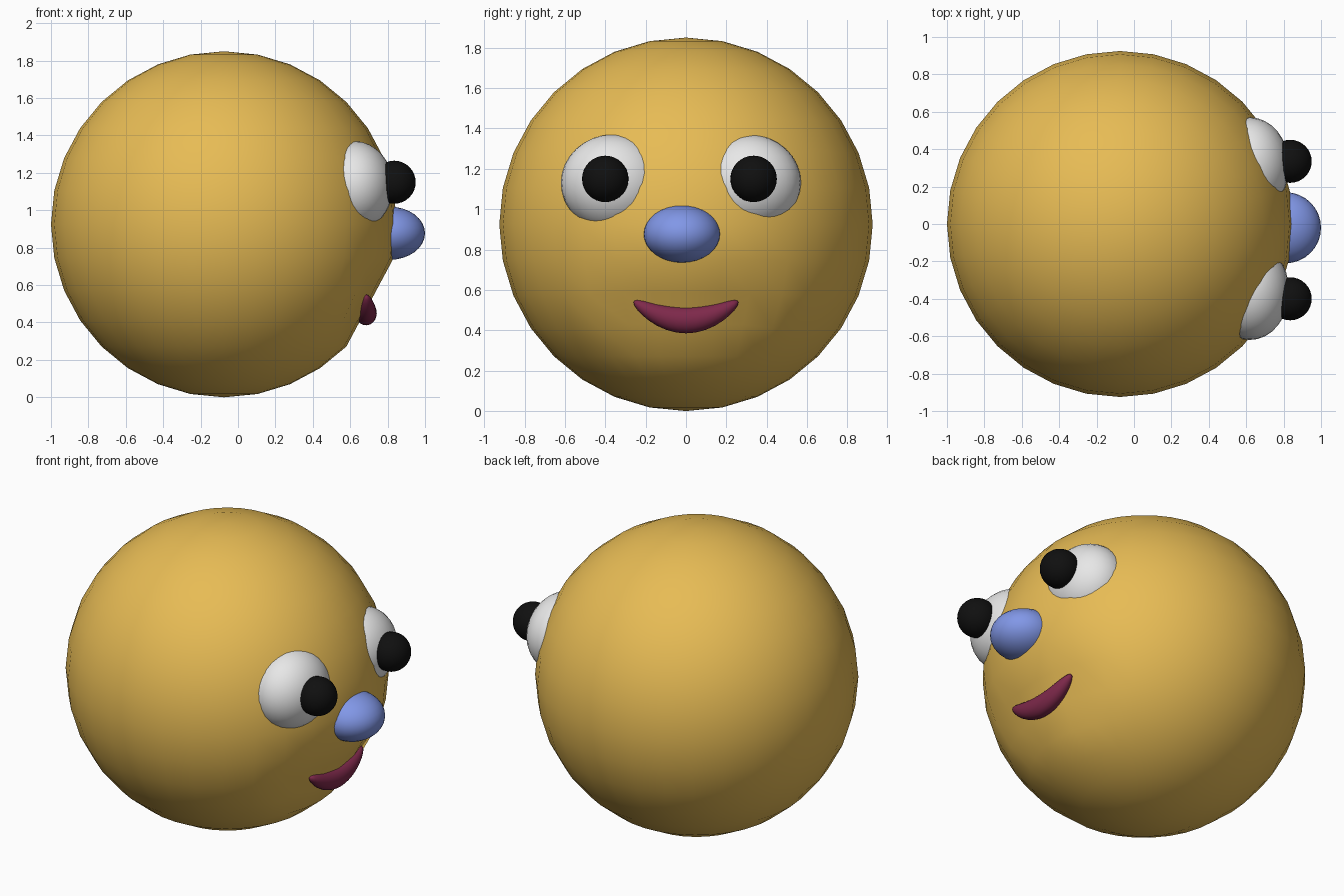
import bpy
import bmesh
from math import atan2, asin, cos, sin, pi
from mathutils import Matrix, Vector

cube = bpy.data.objects.get("Cube")
if cube:
    bpy.data.objects.remove(cube, do_unlink=True)


def material(name, rgb):
    mat = bpy.data.materials.new(name)
    mat.use_nodes = True
    mat.diffuse_color = (*rgb, 1)
    mat.node_tree.nodes["Principled BSDF"].inputs["Base Color"].default_value = (*rgb, 1)
    return mat


mustard = material("mustard yellow", (0.8, 0.5, 0.09))
white = material("eye white", (0.8, 0.8, 0.8))
black = material("pupil black", (0.005, 0.005, 0.005))
blue = material("nose blue", (0.22, 0.31, 0.8))
wine = material("mouth wine red", (0.21, 0.022, 0.07))


def ellipsoid(name, center, radii, mat, reshape=None):
    """Smooth UV sphere scaled to radii; reshape may edit it about its own centre."""
    bm = bmesh.new()
    bmesh.ops.create_uvsphere(bm, u_segments=32, v_segments=16, radius=1)
    bmesh.ops.scale(bm, vec=radii, verts=bm.verts)
    if reshape:
        reshape(bm)
    for face in bm.faces:
        face.smooth = True
    mesh = bpy.data.meshes.new(name)
    bm.to_mesh(mesh)
    bm.free()
    mesh.materials.append(mat)
    obj = bpy.data.objects.new(name, mesh)
    obj.location = center
    bpy.context.collection.objects.link(obj)
    return obj


# Round head, with a flattened patch where the mouth sits
R = 0.925
STEP = pi / 16


def flatten_chin(bm):
    for v in bm.verts:
        ring = round(asin(max(-1, min(1, v.co.z / R))) / STEP)
        azimuth = atan2(v.co.y, v.co.x)
        if ring in (-2, -3) and abs(azimuth) < 2.5 * STEP:
            ends = [Vector((cos(azimuth) * cos(n * STEP),
                            sin(azimuth) * cos(n * STEP),
                            sin(n * STEP))) * R for n in (-1, -4)]
            v.co = ends[0].lerp(ends[1], (-ring - 1) / 3)


ellipsoid("head", (-0.075, 0, R), (R, R, R), mustard, flatten_chin)

# Eyes: flattened whites sunk in the head, with round pupils
for side, eye_y, pupil_y in (("right", -0.36, -0.40), ("left", 0.31, 0.335)):
    ellipsoid(side + "_eye_white", (0.62, eye_y, 1.13), (0.21, 0.26, 0.24), white)
    ellipsoid(side + "_pupil", (0.835, pupil_y, 1.15), (0.115, 0.115, 0.115), black)

# Wide oval nose
ellipsoid("nose", (0.81, -0.02, 0.877), (0.19, 0.19, 0.142), blue)


# Smiling mouth: a long ellipsoid bent upward at its ends
def bend_smile(bm):
    for v in bm.verts:
        v.co.z += 1.3 * v.co.y ** 2


ellipsoid("mouth", (0.685, 0, 0.45), (0.057, 0.26, 0.065), wine, bend_smile)
